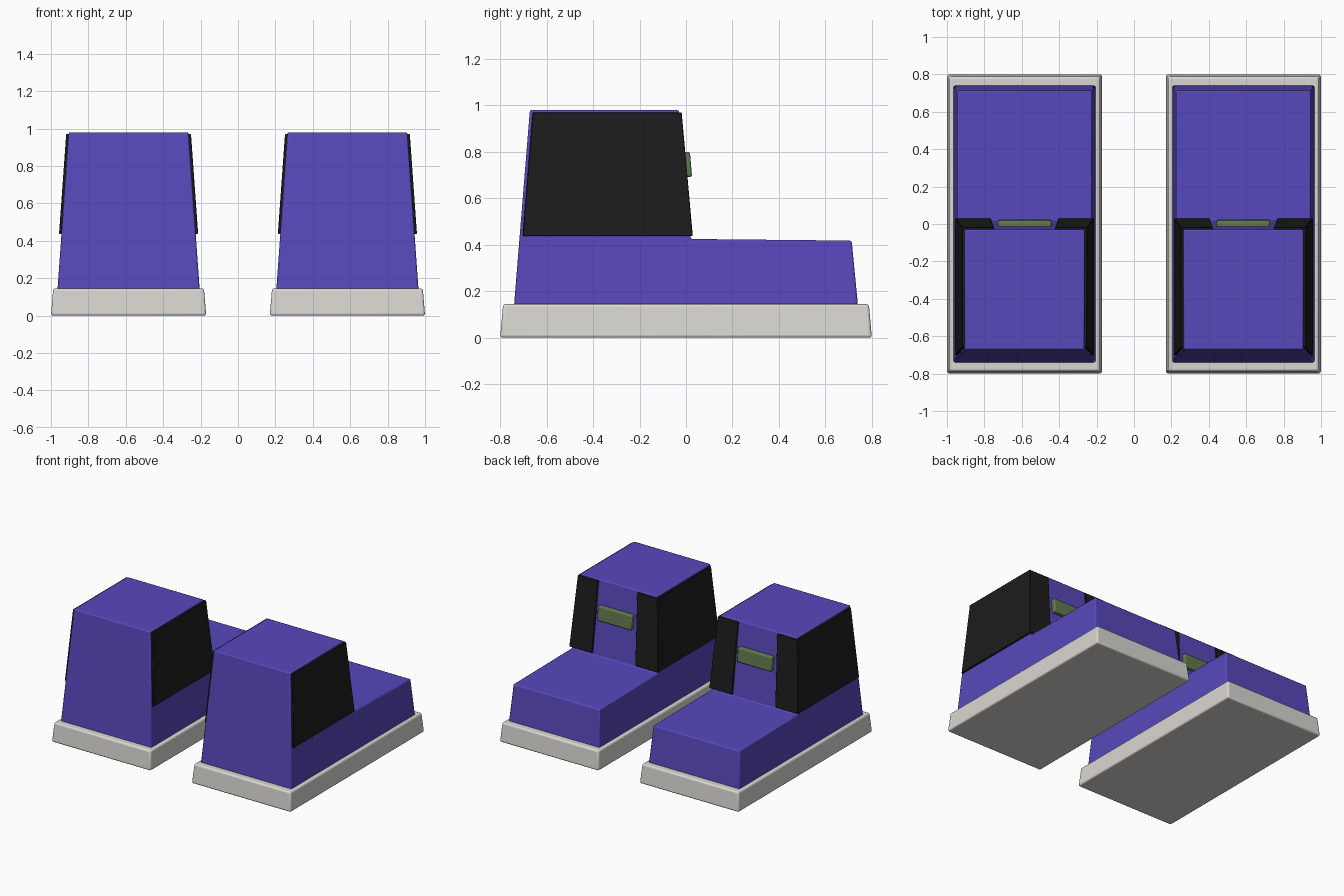
import bpy, bmesh, math

if "Cube" in bpy.data.objects:
    bpy.data.objects.remove(bpy.data.objects["Cube"])


def material(name, rgb):
    m = bpy.data.materials.new(name)
    m.diffuse_color = (*rgb, 1)
    m.use_nodes = True
    m.node_tree.nodes["Principled BSDF"].inputs["Base Color"].default_value = m.diffuse_color
    return m


PURPLE = material("purple fabric", (0.095, 0.065, 0.50))
BLACK = material("black leather", (0.012, 0.012, 0.012))
WHITE = material("off white rubber", (0.70, 0.68, 0.64))
GREEN = material("green tab", (0.12, 0.19, 0.075))


def prism(name, mat, ring_a, ring_b, bevel, segments=2):
    """Solid bridging two matching rings of 3D points."""
    bm = bmesh.new()
    a = [bm.verts.new(p) for p in ring_a]
    b = [bm.verts.new(p) for p in ring_b]
    bm.faces.new(a)
    bm.faces.new(b)
    n = len(a)
    for i in range(n):
        j = (i + 1) % n
        bm.faces.new((a[i], a[j], b[j], b[i]))
    bmesh.ops.recalc_face_normals(bm, faces=bm.faces)
    me = bpy.data.meshes.new(name)
    bm.to_mesh(me)
    bm.free()
    ob = bpy.data.objects.new(name, me)
    bpy.context.collection.objects.link(ob)
    me.materials.append(mat)
    mod = ob.modifiers.new("soft edges", 'BEVEL')
    mod.width = bevel
    mod.segments = segments
    mod.limit_method = 'ANGLE'
    bpy.ops.object.select_all(action='DESELECT')
    ob.select_set(True)
    bpy.context.view_layer.objects.active = ob
    bpy.ops.object.shade_smooth_by_angle(angle=math.radians(35))
    return ob


def rect(hx, hy, z):
    return [(-hx, -hy, z), (hx, -hy, z), (hx, hy, z), (-hx, hy, z)]


def half_width(z):
    """Half width of the tapering upper at height z."""
    return 0.38 - 0.06 * (z - 0.14) / 0.84


def back_y(z):
    """Back face of the tall ankle block at height z."""
    return 0.02 - 0.05 * (z - 0.425) / 0.555


def panel_ring(side, z, front, inner):
    """L-shaped outline wrapping the side and back of the ankle."""
    w, b, out, sink = half_width(z), back_y(z), 0.013, -0.004
    pts = [(w + sink, front), (w + out, front), (w + out, b + out * 0.8),
           (inner, b + out * 0.8), (inner, b + sink), (w + sink, b + sink)]
    return [(side * x, y, z) for x, y in pts]


# side outline of the upper: tall ankle block and low foot block
PROFILE = [(-0.74, 0.14), (0.74, 0.14), (0.713, 0.418),
           (0.02, 0.425), (-0.03, 0.98), (-0.672, 0.98)]

for label, cx in (("left", -0.585), ("right", 0.585)):
    parts = []
    # sole slab
    parts.append(prism(label + "_sole", WHITE, rect(0.415, 0.80, 0),
                       rect(0.403, 0.787, 0.145), 0.012, 3))
    # upper
    parts.append(prism(label + "_upper", PURPLE,
                       [(-half_width(z), y, z) for y, z in PROFILE],
                       [(half_width(z), y, z) for y, z in PROFILE], 0.008))
    # wrap-around ankle panels
    for side, word in ((-1, "left"), (1, "right")):
        parts.append(prism(f"{label}_ankle_panel_{word}", BLACK,
                           panel_ring(side, 0.437, -0.703, 0.18),
                           panel_ring(side, 0.97, -0.66, 0.163), 0.003, 1))
    # pull tab bar, tilted with the ankle face
    tab = [(-0.012, 0.69), (0.026, 0.693), (0.017, 0.80), (-0.022, 0.80)]
    parts.append(prism(label + "_tab", GREEN,
                       [(-0.143, y, z) for y, z in tab],
                       [(0.143, y, z) for y, z in tab], 0.008))
    for ob in parts:
        ob.location.x = cx
